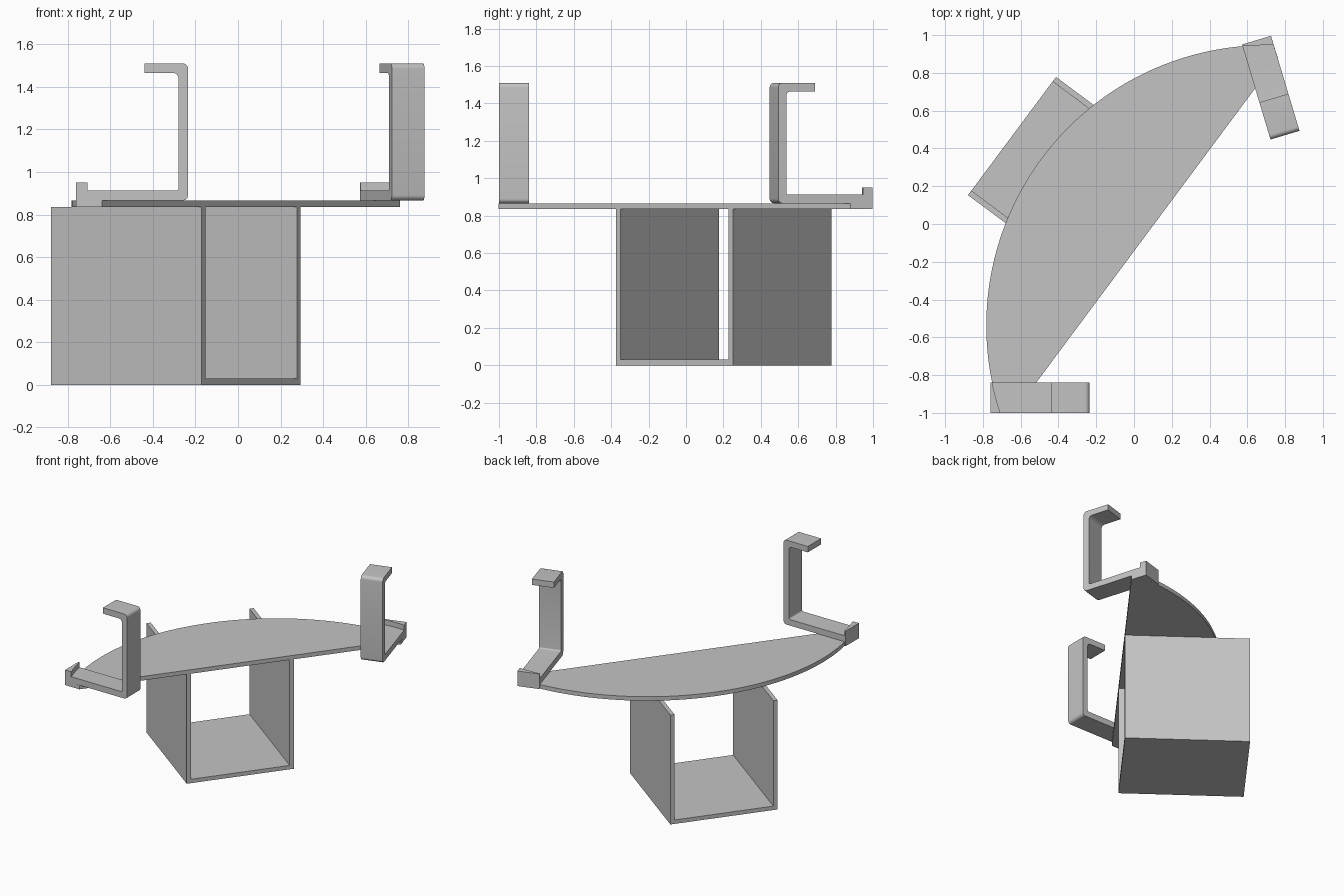
import bpy, bmesh, math
from mathutils import Matrix, Vector

cube = bpy.data.objects.get("Cube")
if cube:
    bpy.data.objects.remove(cube, do_unlink=True)

grey = bpy.data.materials.new("plain grey")
grey.use_nodes = True
grey.diffuse_color = (0.55, 0.55, 0.55, 1)
grey.node_tree.nodes["Principled BSDF"].inputs["Base Color"].default_value = (0.55, 0.55, 0.55, 1)

# The model is symmetric about a plane turned about z: local x runs along the chord
FRAME = Matrix.Translation((-0.02, 0, 0)) @ Matrix.Rotation(math.radians(53.35), 4, 'Z')
TO_LOCAL = FRAME.inverted()
ARC_Y, RADIUS, CHORD = -0.9, 1.484, -0.102
PLATE_LOW, PLATE_TOP = 0.835, 0.866
ARC_CENTRE = FRAME @ Vector((0, ARC_Y, 0))


def prism(name, outline, sweep, mirror=False):
    """Closed solid from an outline of local points, swept along a vector."""
    bm = bmesh.new()
    face = bm.faces.new([bm.verts.new(p) for p in outline])
    swept = bmesh.ops.extrude_face_region(bm, geom=[face])["geom"]
    bmesh.ops.translate(bm, vec=sweep, verts=[g for g in swept if isinstance(g, bmesh.types.BMVert)])
    bmesh.ops.recalc_face_normals(bm, faces=bm.faces)
    mesh = bpy.data.meshes.new(name)
    bm.to_mesh(mesh)
    bm.free()
    mesh.materials.append(grey)
    obj = bpy.data.objects.new(name, mesh)
    bpy.context.collection.objects.link(obj)
    obj.matrix_world = FRAME
    if mirror:
        obj.modifiers.new("other_side", 'MIRROR').use_mirror_merge = False
    bpy.ops.object.select_all(action='DESELECT')
    obj.select_set(True)
    bpy.context.view_layer.objects.active = obj
    bpy.ops.object.shade_smooth_by_angle(angle=math.radians(30))
    return obj


def fillet(corners, steps=6):
    """Round the right-angled corners of an (x, z, radius) profile."""
    out = []
    for i, (x, z, r) in enumerate(corners):
        p = Vector((x, z))
        if r == 0:
            out.append(p)
            continue
        a = (Vector(corners[i - 1][:2]) - p).normalized() * r
        b = (Vector(corners[(i + 1) % len(corners)][:2]) - p).normalized() * r
        for k in range(steps + 1):
            t = k / steps * math.pi / 2
            out.append(p + a * (1 - math.sin(t)) + b * (1 - math.cos(t)))
    return out


def arc_x(y):
    """World x of the plate's curved edge near the front clip."""
    return ARC_CENTRE.x - math.sqrt(RADIUS ** 2 - (y - ARC_CENTRE.y) ** 2)


# Plate: circular segment with its two tips trimmed by the clips
tip = TO_LOCAL @ Vector((arc_x(-1), -1, 0))
half = math.atan2(-tip.x, tip.y - ARC_Y)
angles = [half * (1 - 2 * k / 96) for k in range(97)]
outline = [(-RADIUS * math.sin(a), ARC_Y + RADIUS * math.cos(a), PLATE_LOW) for a in angles]
outline += [(1.172, CHORD, PLATE_LOW), (-1.172, CHORD, PLATE_LOW)]
prism("curved_plate", outline, (0, 0, PLATE_TOP - PLATE_LOW))

# Open channel under the plate
W, T = 0.39, 0.03
channel = [(-W, 0), (W, 0), (W, PLATE_LOW), (W - T, PLATE_LOW), (W - T, T),
           (T - W, T), (T - W, PLATE_LOW), (-W, PLATE_LOW)]
prism("channel_support", [(x, CHORD, z) for x, z in channel], (0, 0.882, 0))

# Clips: foot, post and top lip in one bent bar
CLIP_FRONT, CLIP_BACK, CLIP_END = -1.0, -0.84, -0.76
depth = TO_LOCAL.to_3x3() @ Vector((0, CLIP_BACK - CLIP_FRONT, 0))
bar = fillet([(CLIP_END, PLATE_TOP, 0), (-0.235, PLATE_TOP, 0.025), (-0.235, 1.51, 0.025),
              (-0.44, 1.51, 0), (-0.44, 1.465, 0), (-0.28, 1.465, 0.025),
              (-0.28, 0.912, 0.01), (CLIP_END, 0.912, 0)])
prism("clip_bars", [TO_LOCAL @ Vector((p.x, CLIP_FRONT, p.y)) for p in bar], depth, mirror=True)

# Hooks closing round the curved edge of the plate
ys = [CLIP_FRONT + (CLIP_BACK - CLIP_FRONT) * k / 12 for k in range(13)]
hook = [(CLIP_END, CLIP_BACK), (CLIP_END, CLIP_FRONT)] + [(arc_x(y), y) for y in ys]
prism("clip_hooks", [TO_LOCAL @ Vector((x, y, PLATE_LOW)) for x, y in hook],
      (0, 0, 0.95 - PLATE_LOW), mirror=True)
